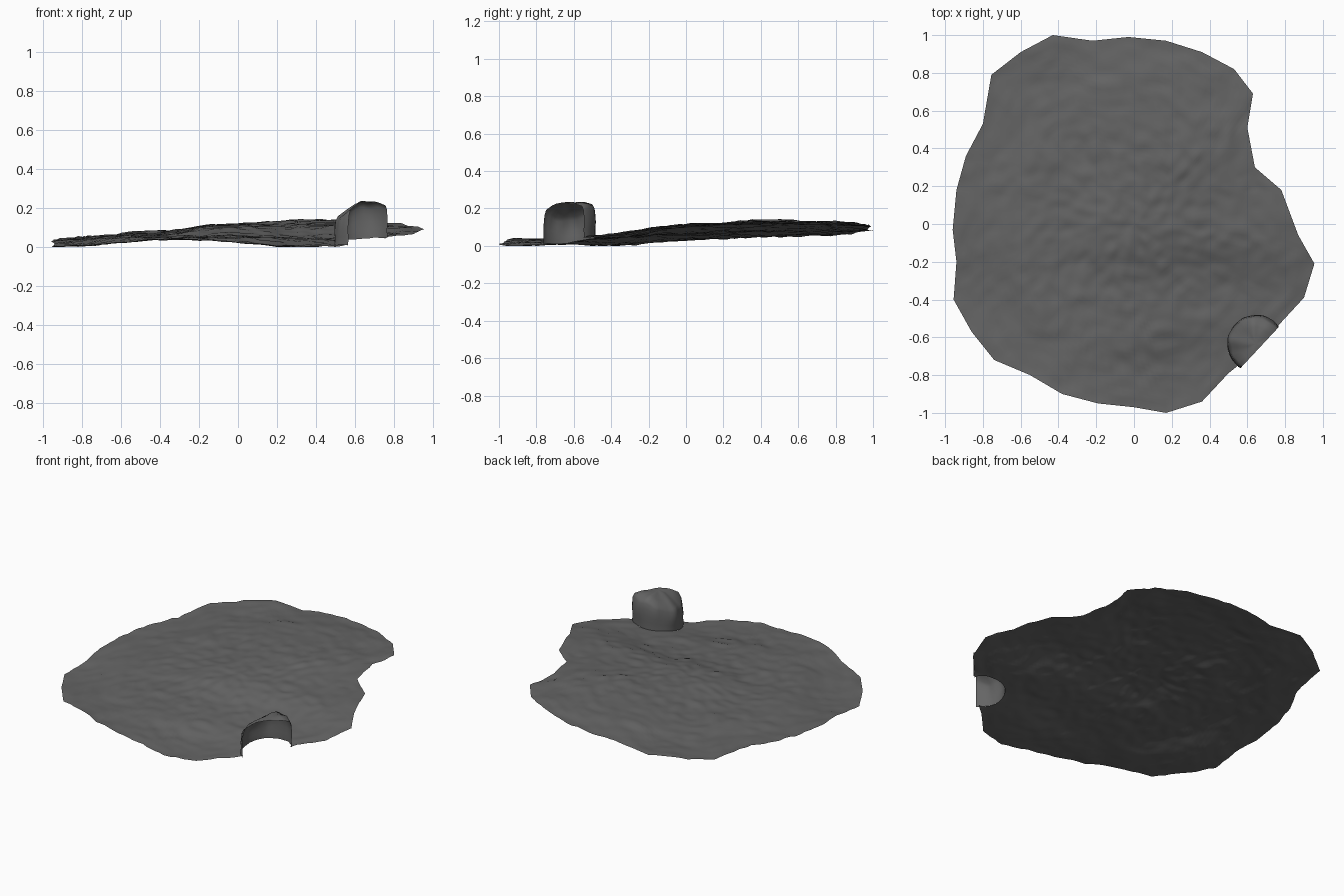
import bpy, bmesh, math
from mathutils import Vector, noise

if "Cube" in bpy.data.objects:
    bpy.data.objects.remove(bpy.data.objects["Cube"])

# Ground outline seen from above
OUTLINE = [(-.43, 1), (-.22, .97), (-.03, .99), (.17, .97), (.36, .91), (.53, .82), (.63, .69), (.6, .51),
           (.64, .30), (.78, .18), (.87, -.06), (.955, -.21), (.9, -.39), (.78, -.52), (.65, -.67), (.5, -.79),
           (.36, -.94), (.17, -1), (0, -.97), (-.19, -.95), (-.38, -.9), (-.55, -.8), (-.74, -.72), (-.86, -.57),
           (-.955, -.4), (-.94, -.2), (-.96, -.03), (-.94, .18), (-.89, .36), (-.8, .53), (-.755, .79), (-.6, .91)]
# Broad height samples of the ground (x, y, z)
HEIGHTS = [(-.95, -.4, .005), (-.95, 0, .035), (-.89, .36, .05), (-.8, .55, .055), (-.43, 1, .09), (-.7, .85, .065),
           (.17, .97, .11), (.3, .82, .14), (.6, .7, .13), (.64, .3, .13), (.42, .48, .15), (0, .5, .125),
           (-.4, .4, .085), (.8, .1, .125), (.95, -.2, .12), (.9, -.39, .065), (.78, -.52, .05), (.5, -.8, .01),
           (.3, -.95, .0), (0, -.97, .025), (-.2, -.95, .045), (-.38, -.9, .047), (-.74, -.72, .015),
           (-.4, -.4, .055), (0, -.4, .06), (.4, -.4, .045), (0, 0, .115), (.5, 0, .115), (-.5, 0, .07)]
HOLLOW = Vector((.645, -.635))
RADIUS = .15


def ground_z(x, y):
    total = weight = 0
    for hx, hy, hz in HEIGHTS:
        w = math.exp(-((x - hx) ** 2 + (y - hy) ** 2) / .05)
        total += w * hz
        weight += w
    p = Vector((x, y, 0))
    return max(0, total / weight - .006 + .006 * noise.noise(p * 7) + .008 * noise.noise(p * 17))


def finish(bm, name, mat):
    bmesh.ops.recalc_face_normals(bm, faces=bm.faces)
    if sum(f.normal.z * f.calc_area() for f in bm.faces) < 0:
        bmesh.ops.reverse_faces(bm, faces=bm.faces)
    for f in bm.faces:
        f.smooth = True
    me = bpy.data.meshes.new(name)
    bm.to_mesh(me)
    bm.free()
    me.materials.append(mat)
    ob = bpy.data.objects.new(name, me)
    bpy.context.collection.objects.link(ob)


def ring_faces(bm, a, b):
    n = len(a)
    for i in range(n):
        j = (i + 1) % n
        bm.faces.new((a[i], a[j], b[j], b[i]))


rock = bpy.data.materials.new("dark_rock")
rock.diffuse_color = (.13, .13, .13, 1)
rock.use_nodes = True
rock.node_tree.nodes["Principled BSDF"].inputs["Base Color"].default_value = rock.diffuse_color

# Ground sheet: rings of the outline shrinking to the middle
edge = []
for i, p in enumerate(OUTLINE):
    a, b = Vector(p), Vector(OUTLINE[(i + 1) % len(OUTLINE)])
    edge += [a.lerp(b, k / 5) for k in range(5)]
bm = bmesh.new()
rings = []
RINGS = 45
for r in range(RINGS):
    s = 1 - r / RINGS
    rings.append([bm.verts.new((p.x * s, p.y * s, ground_z(p.x * s, p.y * s))) for p in edge])
for a, b in zip(rings, rings[1:]):
    ring_faces(bm, a, b)
mid = bm.verts.new((0, 0, ground_z(0, 0)))
last = rings[-1]
for i in range(len(last)):
    bm.faces.new((last[i], last[(i + 1) % len(last)], mid))

# Open the ground under the hollow and fit the rim to its wall
rim = set()
inside = [f for f in bm.faces if (f.calc_center_median().xy - HOLLOW).length < RADIUS]
for f in inside:
    rim.update(f.verts)
bmesh.ops.delete(bm, geom=inside, context='FACES')
for v in rim:
    if v.is_valid and v.link_faces:
        d = v.co.xy - HOLLOW
        if (v.co.x - .655) - (v.co.y + .665) < -.02:
            v.co.xy = HOLLOW + d.normalized() * RADIUS
            v.co.z = ground_z(v.co.x, v.co.y)
finish(bm, "ground", rock)

# Hollow rock mound, sloping down to the left, sliced open along the ground's edge
bm = bmesh.new()
PROFILE = [(1, 0), (1.0, .25), (1.02, .45), (1.0, .65), (.97, .82), (.9, .93), (.6, .98), (.3, 1)]


def roof_z(x, y):
    return (.234 - .6 * max(0, .63 - x) - .30 * max(0, x - .72)
            + .015 * noise.noise(Vector((x * 14, y * 14, 2))))


rings = []
for s, t in PROFILE:
    ring = []
    for k in range(48):
        a = 2 * math.pi * k / 48
        d = Vector((math.cos(a), math.sin(a)))
        base = HOLLOW + d * RADIUS
        z0 = ground_z(base.x, base.y)
        wob = noise.noise(Vector((d.x * 3, d.y * 3, t)))
        p = HOLLOW + d * RADIUS * s * (1 + .08 * wob * t - .05 * t * max(0, -d.x))
        ring.append(bm.verts.new((p.x, p.y, z0 + (roof_z(p.x, p.y) - z0) * t)))
    rings.append(ring)
for a, b in zip(rings, rings[1:]):
    ring_faces(bm, a, b)
top = bm.verts.new((HOLLOW.x, HOLLOW.y, roof_z(*HOLLOW)))
for i in range(48):
    bm.faces.new((rings[-1][i], rings[-1][(i + 1) % 48], top))
bmesh.ops.bisect_plane(bm, geom=bm.verts[:] + bm.edges[:] + bm.faces[:], plane_co=(.655, -.665, 0),
                       plane_no=(.73, -.68, 0), clear_outer=True)
finish(bm, "hollow_mound", rock)
